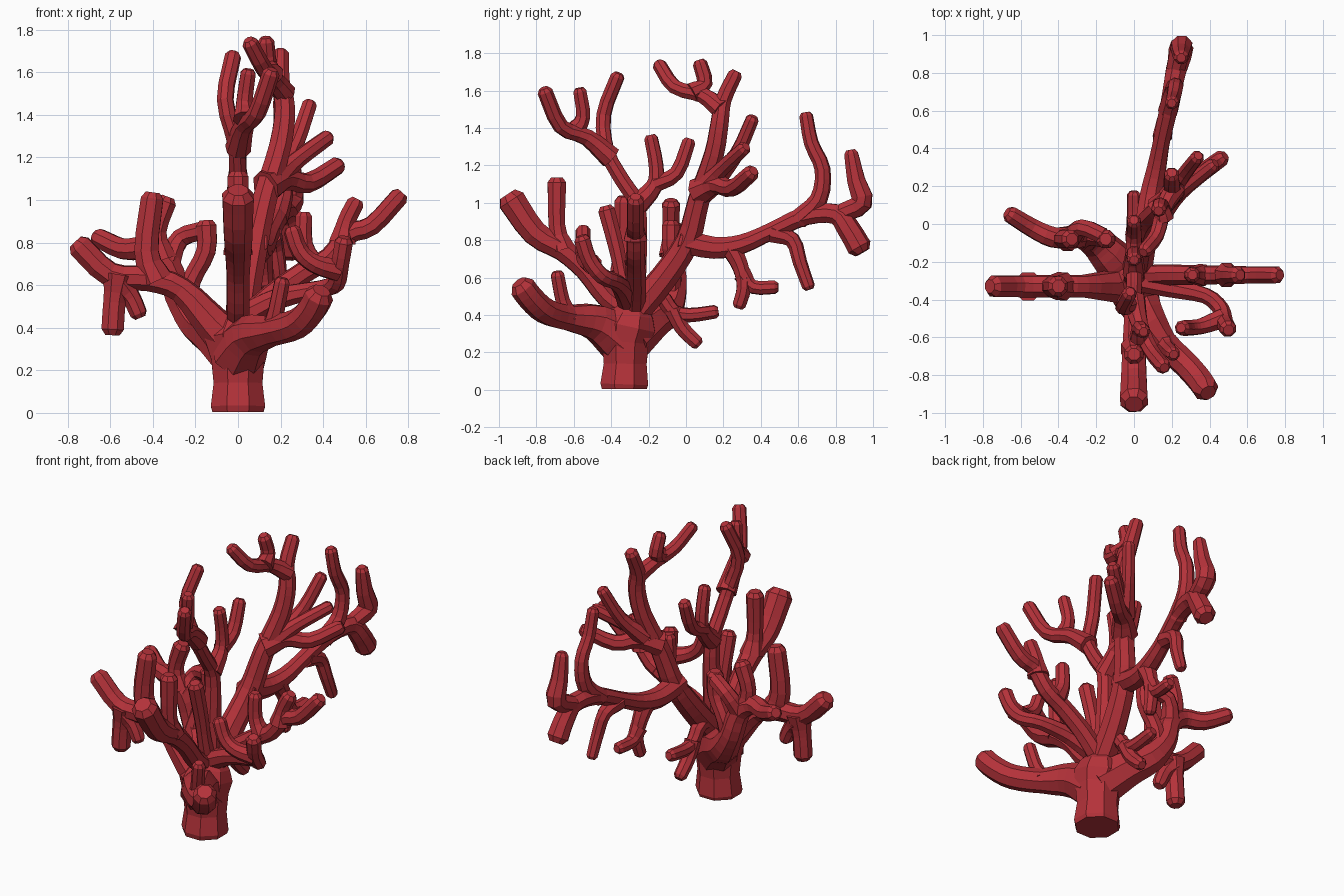
import bpy, bmesh, math
from mathutils import Vector

red = bpy.data.materials.new("coral red")
red.diffuse_color = (0.46, 0.032, 0.042, 1)
SIDES = 8


def smooth_path(pts, steps=3):
    """Catmull-Rom samples through the points."""
    p = [Vector(q) for q in pts]
    p = [2 * p[0] - p[1]] + p + [2 * p[-1] - p[-2]]
    out = []
    for i in range(1, len(p) - 2):
        a, b, c, d = p[i - 1:i + 3]
        for k in range(steps):
            t = k / steps
            out.append(0.5 * (2 * b + (c - a) * t + (2 * a - 5 * b + 4 * c - d) * t * t
                              + (3 * b - a - 3 * c + d) * t ** 3))
    return out + [p[-2]]


def tube(bm, path, radii):
    """Eight-sided tube carried along the path."""
    rings, side = [], None
    for i, c in enumerate(path):
        d = (path[min(i + 1, len(path) - 1)] - path[max(i - 1, 0)]).normalized()
        if side is None:
            side = d.orthogonal()
        side = (side - d * side.dot(d)).normalized()
        up = d.cross(side)
        rings.append([bm.verts.new(c + radii[i] * (math.cos(a) * side + math.sin(a) * up))
                      for a in (2 * math.pi * (k + .5) / SIDES for k in range(SIDES))])
    for r, s in zip(rings, rings[1:]):
        for k in range(SIDES):
            bm.faces.new((r[k], r[(k + 1) % SIDES], s[(k + 1) % SIDES], s[k]))
    bm.faces.new(rings[0][::-1])
    bm.faces.new(rings[-1])


def limb(name, *twigs):
    """Each twig is (base radius, mid radius, tip radius, points); side twigs flare at the fork."""
    bm = bmesh.new()
    for j, (r0, r1, r2, pts) in enumerate(twigs):
        if j:
            r0 *= 1.2
        path = smooth_path(pts)
        n = len(path) - 1
        rad = []
        for i in range(n + 1):
            t = i / n
            r = r0 + (r1 - r0) * t / .4 if t < .4 else r1 + (r2 - r1) * (t - .4) / .6
            rad.append(r * 1.03)
        # chamfered tip
        d = (path[-1] - path[-2]).normalized()
        end = path[-1]
        path[-1] = end - d * .4 * r2
        path.append(end + d * .1 * r2)
        rad.append(r2 * .65)
        tube(bm, path, rad)
    finish(name, bm)


def finish(name, bm):
    me = bpy.data.meshes.new(name)
    bm.to_mesh(me)
    bm.free()
    me.materials.append(red)
    bpy.context.collection.objects.link(bpy.data.objects.new(name, me))


# Trunk
bm = bmesh.new()
tube(bm, [Vector(v) for v in ((0, -.33, .005), (0, -.33, .03), (0, -.325, .14), (0, -.325, .25),
                              (-.01, -.31, .34), (0, -.29, .41), (0, -.28, .48))],
     [.13, .138, .124, .135, .16, .125, .06])
finish("trunk", bm)

# Low front limb
limb("low_front_limb",
     (.13, .07, .068, [(0, -.35, .27), (.06, -.48, .36), (.16, -.63, .385), (.28, -.75, .42),
                       (.35, -.83, .49), (.39, -.89, .57)]),
     (.055, .04, .037, [(.16, -.62, .38), (.18, -.66, .48), (.21, -.69, .63)]))

# Straight front limb
limb("front_limb",
     (.055, .055, .077, [(0, -.32, .42), (0, -.43, .5), (0, -.54, .64), (0, -.66, .75),
                         (0, -.81, .84), (0, -.95, 1.04)]),
     (.06, .045, .052, [(0, -.66, .75), (0, -.69, .88), (0, -.69, 1.13)]))

# Short upright twig hidden between the larger limbs
limb("inner_twig",
     (.05, .04, .047, [(0, -.3, .44), (0, -.34, .6), (0, -.37, .75), (0, -.43, .98)]))

# Right limbs
limb("right_limb",
     (.06, .05, .045, [(.02, -.28, .42), (.16, -.27, .55), (.31, -.27, .66), (.43, -.27, .73),
                       (.52, -.27, .84), (.63, -.27, .88), (.77, -.27, 1.03)]),
     (.05, .044, .04, [(.36, -.27, .68), (.31, -.27, .79), (.31, -.27, .94)]),
     (.055, .045, .043, [(.49, -.27, .8), (.51, -.27, .9), (.56, -.27, 1.0)]))
limb("right_front_limb",
     (.06, .042, .045, [(.02, -.3, .45), (.2, -.34, .54), (.38, -.38, .58), (.46, -.45, .61),
                        (.48, -.52, .7), (.5, -.56, .82)]),
     (.045, .042, .04, [(.47, -.5, .67), (.36, -.54, .7), (.29, -.55, .76), (.25, -.55, .87)]))

# Left limbs
limb("left_limb",
     (.11, .06, .058, [(0, -.33, .3), (-.12, -.33, .42), (-.27, -.33, .58), (-.42, -.33, .63),
                       (-.6, -.33, .65), (-.76, -.33, .8)]),
     (.065, .06, .055, [(-.38, -.33, .62), (-.43, -.33, .76), (-.4, -.33, 1.03)]),
     (.065, .055, .055, [(-.56, -.33, .65), (-.58, -.33, .52), (-.59, -.33, .37)]),
     (.055, .045, .04, [(-.55, -.33, .6), (-.5, -.33, .54), (-.46, -.33, .45)]))
limb("left_back_limb",
     (.13, .068, .045, [(0, -.31, .27), (-.11, -.19, .37), (-.2, -.1, .43), (-.28, -.06, .55),
                        (-.33, -.07, .7), (-.43, -.07, .77), (-.54, -.02, .77), (-.67, .06, .83)]),
     (.05, .045, .05, [(-.25, -.09, .48), (-.22, -.07, .62), (-.15, -.08, .76), (-.15, -.08, .9)]),
     (.05, .045, .045, [(-.33, -.07, .7), (-.27, -.02, .82), (-.15, -.07, .86)]),
     (.055, .045, .05, [(-.35, -.08, .72), (-.38, -.08, .85), (-.33, -.08, 1.01)]))

# Low back twig
limb("low_back_twig",
     (.05, .042, .036, [(0, -.26, .48), (0, -.14, .5), (0, -.07, .42), (0, .02, .4), (0, .17, .42)]),
     (.04, .042, .038, [(0, -.07, .43), (0, -.02, .33), (0, .07, .24)]))

# Upright limb with forked crown
limb("upright_limb",
     (.06, .043, .038, [(0, -.28, .42), (0, -.26, .72), (0, -.26, .98), (0, -.34, 1.12),
                        (-.01, -.42, 1.27), (-.06, -.44, 1.47), (-.02, -.36, 1.69)]),
     (.05, .043, .04, [(0, -.4, 1.24), (.03, -.53, 1.35), (.09, -.67, 1.41), (.16, -.76, 1.61)]),
     (.045, .04, .037, [(.03, -.6, 1.38), (.03, -.55, 1.46), (.05, -.57, 1.61)]),
     (.05, .042, .037, [(0, -.26, .99), (0, -.17, 1.09), (0, -.16, 1.2), (0, -.19, 1.36)]),
     (.04, .042, .037, [(0, -.17, 1.1), (0, -.05, 1.16), (0, .02, 1.34)]))

# Tall back limb with forked crown and side twigs
limb("tall_limb",
     (.08, .06, .04, [(.01, -.29, .4), (.04, -.12, .6), (.08, .01, .8), (.13, .07, 1.02),
                      (.2, .15, 1.26), (.22, .18, 1.43), (.2, .2, 1.55), (.2, .27, 1.7)]),
     (.045, .042, .037, [(.22, .19, 1.5), (.16, .09, 1.575), (.12, -.06, 1.62), (.05, -.15, 1.75)]),
     (.045, .042, .038, [(.16, .03, 1.59), (.14, .1, 1.64), (.13, .07, 1.76)]),
     (.065, .05, .042, [(.13, .07, 1.06), (.22, .16, 1.1), (.33, .25, 1.08), (.48, .36, 1.17)]),
     (.05, .042, .037, [(.18, .12, 1.1), (.28, .2, 1.19), (.43, .32, 1.3)]),
     (.05, .04, .036, [(.19, .15, 1.12), (.27, .27, 1.26), (.34, .36, 1.46)]))

# Long back limb
limb("long_back_limb",
     (.07, .046, .065, [(.07, -.03, .8), (.09, .15, .76), (.12, .3, .78), (.15, .46, .85),
                        (.19, .64, .93), (.22, .8, .94), (.24, .87, .86), (.25, .94, .74)]),
     (.045, .043, .036, [(.18, .6, .91), (.21, .71, 1.02), (.22, .73, 1.18),
                         (.21, .67, 1.32), (.2, .64, 1.48)]),
     (.042, .06, .038, [(.22, .82, .94), (.25, .94, 1.0), (.25, .91, 1.12), (.25, .88, 1.28)]),
     (.045, .04, .034, [(.15, .46, .84), (.17, .57, .8), (.19, .61, .68), (.2, .66, .54)]),
     (.045, .043, .037, [(.11, .24, .76), (.12, .29, .66), (.13, .31, .55), (.12, .28, .44)]),
     (.042, .038, .036, [(.12, .3, .62), (.13, .36, .55), (.14, .49, .55)]))
